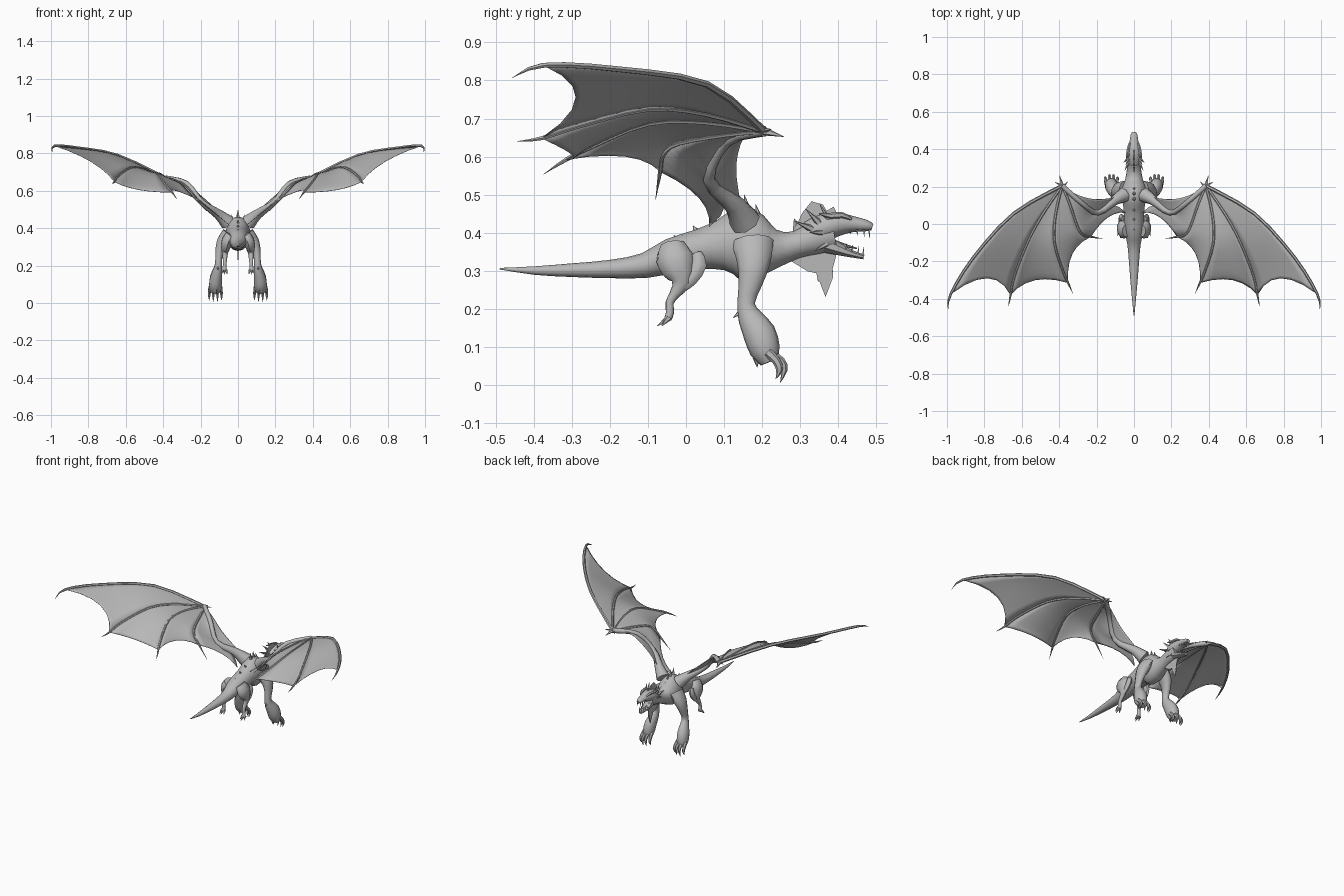
import bpy, bmesh, math
from mathutils import Vector

grey = bpy.data.materials.new("grey_hide")
grey.diffuse_color = (0.48, 0.48, 0.48, 1)


def finish(name, bm, mirror=False, smooth=True, thick=0):
    bmesh.ops.recalc_face_normals(bm, faces=bm.faces)
    me = bpy.data.meshes.new(name)
    bm.to_mesh(me)
    bm.free()
    me.materials.append(grey)
    ob = bpy.data.objects.new(name, me)
    bpy.context.collection.objects.link(ob)
    if smooth:
        bpy.ops.object.select_all(action='DESELECT')
        ob.select_set(True)
        bpy.context.view_layer.objects.active = ob
        bpy.ops.object.shade_smooth_by_angle(angle=math.radians(50))
    if thick:
        m = ob.modifiers.new("thickness", 'SOLIDIFY')
        m.thickness, m.offset = thick, 0
    if mirror:
        ob.modifiers.new("mirror", 'MIRROR').use_clip = False
    return ob


def curve(pts, t):
    """Smooth point at t in 0..1 through tuples of any length."""
    f = t * (len(pts) - 1)
    i = min(int(f), len(pts) - 2)
    u = f - i
    p = [pts[max(0, min(len(pts) - 1, i + k))] for k in (-1, 0, 1, 2)]
    return [0.5 * (2 * b + (c - a) * u + (2 * a - 5 * b + 4 * c - d) * u * u
                   + (3 * b - a - 3 * c + d) * u ** 3) for a, b, c, d in zip(*p)]


def tube(bm, pts, ref=(1, 0, 0), sides=8, div=2):
    """Loft ellipses along x, y, z, side radius, depth radius."""
    n = (len(pts) - 1) * div
    rows = [curve(pts, i / n) for i in range(n + 1)]
    rings = []
    for i, r in enumerate(rows):
        d = (Vector(rows[min(i + 1, n)][:3]) - Vector(rows[max(i - 1, 0)][:3])).normalized()
        side = (Vector(ref) - d * d.dot(Vector(ref))).normalized()
        up = d.cross(side)
        ring = []
        for k in range(sides):
            a = 2 * math.pi * (k + 0.5) / sides
            ring.append(bm.verts.new(Vector(r[:3]) + side * max(r[3], .0006) * math.cos(a)
                                     + up * max(r[4], .0006) * math.sin(a)))
        rings.append(ring)
    for a, b in zip(rings, rings[1:]):
        for k in range(sides):
            bm.faces.new((a[k], a[(k + 1) % sides], b[(k + 1) % sides], b[k]))
    bm.faces.new(rings[0])
    bm.faces.new(rings[-1])


def part(name, pts, mirror=False, ref=(1, 0, 0), sides=8, div=2):
    bm = bmesh.new()
    tube(bm, pts, ref, sides, div)
    return finish(name, bm, mirror)


def spikes(name, items, mirror=False, sides=5):
    """Cones from base to tip with a base radius."""
    bm = bmesh.new()
    for base, tip, r in items:
        d = Vector(tip) - Vector(base)
        ref = (1, 0, 0) if abs(d.normalized().x) < .8 else (0, 0, 1)
        tube(bm, [(*base, r, r), (*tip, 0, 0)], ref, sides, 1)
    return finish(name, bm, mirror, smooth=False)


def plate(name, outline, thick):
    """Flat fin on the centre plane from y, z points."""
    bm = bmesh.new()
    f = bm.faces.new([bm.verts.new((0, y, z)) for y, z in outline])
    bmesh.ops.triangulate(bm, faces=[f])
    return finish(name, bm, smooth=False, thick=thick)


# Body, neck and tail: y, centre z, half width, half height
body = [(-.49, .305, .002, .002), (-.40, .300, .011, .011), (-.30, .301, .020, .018),
        (-.20, .304, .028, .024), (-.11, .313, .036, .033), (-.04, .338, .050, .046),
        (.03, .355, .055, .052), (.09, .366, .058, .066), (.14, .372, .066, .092),
        (.19, .362, .066, .084), (.24, .358, .048, .050), (.29, .368, .039, .036),
        (.34, .385, .038, .043), (.39, .396, .033, .040)]
part("body", [(0, y, z, w, h) for y, z, w, h in body], sides=14)

# Head with open mouth
part("upper_jaw", [(0, .32, .400, .030, .030), (0, .36, .412, .041, .036), (0, .40, .422, .036, .031),
                   (0, .44, .422, .025, .021), (0, .475, .418, .019, .015), (0, .490, .414, .011, .009)], sides=10)
part("lower_jaw", [(0, .36, .372, .030, .026), (0, .40, .357, .027, .018), (0, .44, .343, .020, .010),
                   (0, .468, .336, .012, .007)], sides=8)
part("tongue", [(0, .38, .378, .014, .007), (0, .42, .366, .012, .004), (0, .45, .358, .005, .002)], sides=6)
part("brow", [(.022, .435, .436, .005, .004), (.029, .41, .446, .008, .008), (.034, .38, .444, .009, .008),
              (.042, .35, .450, .002, .002)], True, sides=6)
teeth = []
for y, x in ((.482, .010), (.468, .016), (.45, .019), (.432, .021)):
    teeth.append(((x, y, .408), (x * .95, y + .001, .386 + (.482 - y) * .2), .004))
for y, x in ((.465, .008), (.452, .014), (.436, .016), (.42, .019)):
    teeth.append(((x, y, .340 + (.465 - y) * .25), (x, y + .003, .362 + (.465 - y) * .2), .0035))
spikes("teeth", teeth, True, 4)
spikes("cheek_spikes", [((.028, .33, .41), (.050, .285, .43), .010), ((.028, .35, .425), (.044, .315, .462), .010),
                        ((.030, .36, .40), (.056, .325, .40), .009), ((.026, .375, .435), (.036, .352, .474), .008),
                        ((.025, .37, .37), (.044, .34, .352), .008)], True)
plate("head_crest", [(.28, .395), (.284, .437), (.298, .425), (.306, .452), (.318, .445), (.33, .482),
                     (.345, .462), (.36, .474), (.37, .457), (.388, .468), (.402, .442), (.37, .41)], .006)
plate("throat_fin", [(.26, .335), (.29, .326), (.32, .298), (.343, .293), (.347, .272), (.355, .270),
                     (.367, .23), (.387, .283), (.385, .32), (.40, .36), (.34, .37)], .005)

# Spines along the back
spikes("back_spines", [((0, y, z), (0, y - .012, z + h), .011) for y, z, h in
                       ((.225, .40, .035), (.195, .43, .045), (.165, .45, .05), (.135, .455, .045),
                        (.08, .42, .022), (.03, .40, .018), (-.02, .378, .015))])

# Front legs
part("front_leg", [(.052, .175, .375, .034, .055), (.084, .178, .325, .032, .045), (.100, .170, .270, .022, .032),
                   (.104, .158, .215, .019, .023), (.108, .168, .178, .025, .032), (.117, .193, .135, .034, .043),
                   (.121, .208, .090, .035, .040), (.122, .220, .060, .027, .025)], True, sides=10)
bm = bmesh.new()
for i in range(4):
    x = .094 + i * .018
    f = .012 if i in (1, 2) else 0
    tube(bm, [(x, .215, .085, .011, .013), (x + (i - 1.5) * .003, .238 + f, .062, .009, .011),
              (x + (i - 1.5) * .004, .246 + f, .038, .007, .009),
              (x + (i - 1.5) * .004, .236 + f, .005 + (0 if f else .010), 0, 0)], sides=6)
finish("front_claws", bm, True)
spikes("front_spurs", [((.106, .155, .20), (.108, .124, .176), .012), ((.120, .185, .07), (.118, .187, .045), .010)], True)

# Hind legs
part("hind_thigh", [(.040, -.035, .365, .026, .035), (.058, -.030, .335, .030, .050), (.066, -.020, .300, .026, .042),
                    (.070, -.012, .268, .017, .026), (.070, -.030, .238, .012, .014), (.071, -.043, .215, .010, .011),
                    (.072, -.042, .190, .011, .011), (.073, -.048, .172, .013, .010)], True, sides=9)
part("knee", [(.058, .028, .345, .012, .014), (.067, .035, .315, .014, .020), (.070, .012, .275, .013, .017),
              (.070, -.018, .248, .009, .011)], True, sides=7)
spikes("hind_claws", [((.073 + k * .009, -.045, .176), (.073 + k * .015, -.076 + abs(k) * .012, .154), .009)
                      for k in (-1, 0, 1)], True)

# Wing skeleton: arm and four fingers
wrist = (.385, .205, .667)
arm = [(.055, .155, .430), (.105, .125, .475), (.195, .060, .540), (.275, .108, .640), wrist]
fingers = [
    [wrist, (.645, .055, .790), (.860, -.180, .830), (.980, -.375, .840)],
    [wrist, (.490, .050, .712), (.570, -.100, .724), (.640, -.280, .680), (.660, -.380, .648)],
    [wrist, (.420, .050, .690), (.425, -.100, .686), (.380, -.250, .625), (.352, -.315, .592)],
    [wrist, (.345, .110, .658), (.300, -.020, .635), (.270, -.060, .605), (.230, -.068, .560)]]
tips = [(.994, -.458, .806), (.672, -.445, .640), (.325, -.375, .553), (.165, -.080, .487)]
part("wing_arm", [(*p, r, r) for p, r in zip(arm, (.042, .027, .016, .014, .015))], True, (0, 0, 1), 8, 3)
for i, (pts, tip) in enumerate(zip(fingers, tips)):
    r0 = .010 if i == 0 else .008
    n = len(pts)
    rows = [(*p, r0 * (1 - .35 * k / n), r0 * (1 - .35 * k / n)) for k, p in enumerate(pts)]
    part("wing_finger_%d" % (i + 1), rows + [(*tip, 0, 0)], True, (0, 0, 1), 6, 3)
spikes("wing_thumb", [((.385, .20, .668), (.397, .258, .652), .013), ((.385, .205, .668), (.425, .225, .672), .008),
                      ((.380, .20, .668), (.352, .228, .662), .008)], True)


# Wing membranes stretched between the bones
def membrane(name, a, b, trail, nt=12, ns=6):
    bm = bmesh.new()
    pull = Vector(trail) - (Vector(a[-1]) + Vector(b[-1])) / 2
    grid = []
    for i in range(nt + 1):
        t = i / nt
        pa, pb = Vector(curve(a, t)), Vector(curve(b, t))
        grid.append([bm.verts.new(pa.lerp(pb, j / ns) + pull * t * t * 4 * (j / ns) * (1 - j / ns))
                     for j in range(ns + 1)])
    for r, q in zip(grid, grid[1:]):
        for j in range(ns):
            bm.faces.new((r[j], r[j + 1], q[j + 1], q[j]))
    bmesh.ops.remove_doubles(bm, verts=bm.verts, dist=.0001)
    finish(name, bm, True, thick=.002)


membrane("outer_membrane", fingers[0], fingers[1], (.785, -.290, .755))
membrane("middle_membrane", fingers[1], fingers[2], (.530, -.300, .605))
membrane("inner_membrane", fingers[2], fingers[3], (.330, -.160, .600))
inner = [wrist, arm[3], arm[2], (.105, .100, .465), (.045, .060, .415)]
membrane("body_membrane", fingers[3], inner, (.140, .035, .490))
front = [wrist, (.300, .155, .655), (.205, .132, .580), (.110, .140, .495), (.055, .150, .440)]
membrane("front_membrane", arm[::-1], front, (.055, .152, .435))
